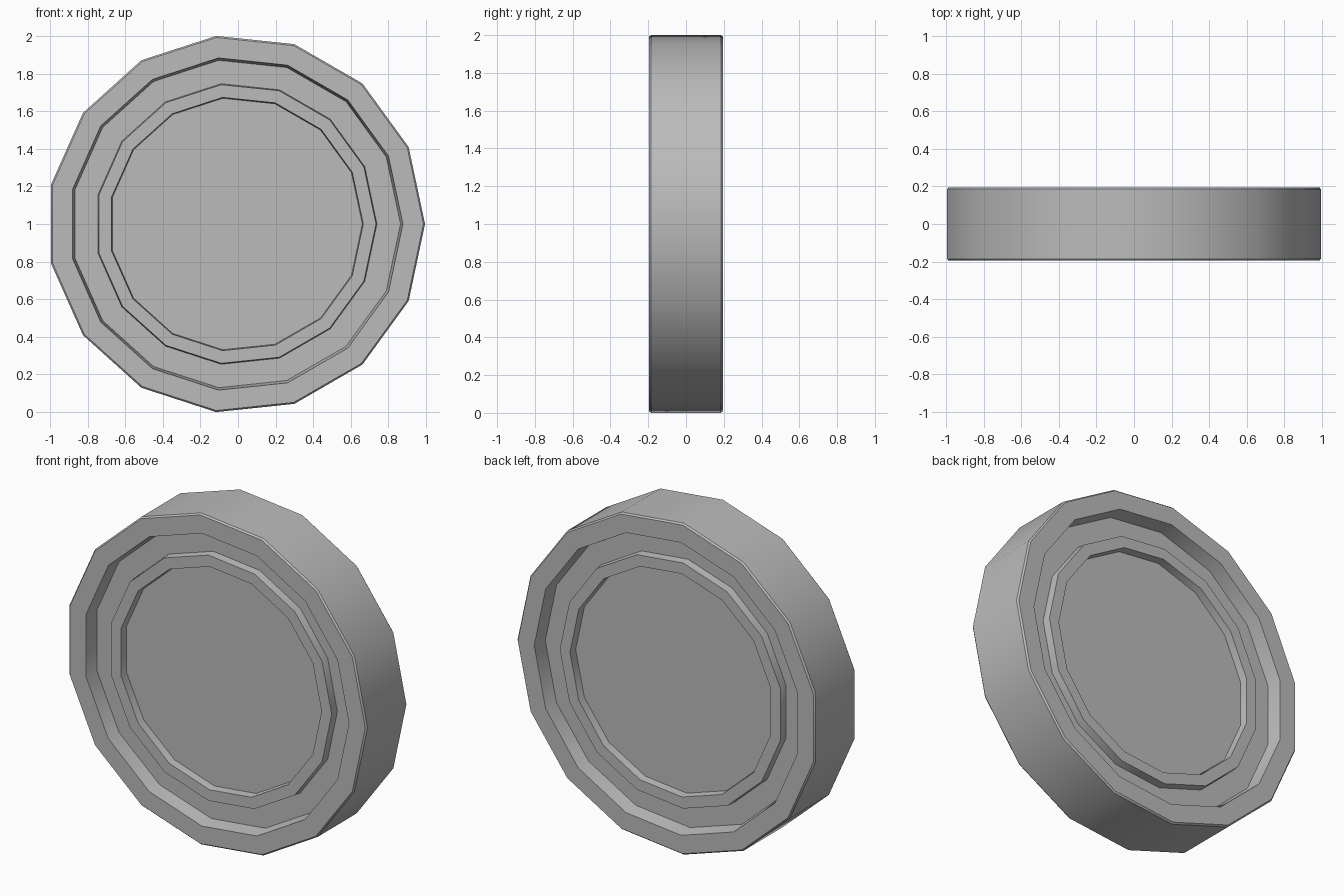
import bpy, bmesh
from math import cos, sin, tau, radians

cube = bpy.data.objects.get("Cube")
if cube:
    bpy.data.objects.remove(cube, do_unlink=True)

SIDES = 15
CENTRE_X = -0.011

# Half profile as (radius, distance from mid plane), from hub to rim
half = [
    (0.672, 0.108), (0.677, 0.155),   # centre panel recess
    (0.745, 0.155), (0.750, 0.108),   # raised inner ring
    (0.875, 0.108), (0.888, 0.195),   # groove and its sloped wall
    (0.997, 0.195), (1.0055, 0.185),  # flat rim and bevelled edge
]
# Front and back are the same
profile = [(r, -d) for r, d in half] + [(r, d) for r, d in reversed(half)]

bm = bmesh.new()
rings = []
for r, y in profile:
    rings.append([bm.verts.new((CENTRE_X + r * cos(tau * i / SIDES), y,
                                1 + r * sin(tau * i / SIDES)))
                  for i in range(SIDES)])

# Walls between neighbouring rings
for a, b in zip(rings, rings[1:]):
    for i in range(SIDES):
        j = (i + 1) % SIDES
        bm.faces.new((a[i], a[j], b[j], b[i]))

# Centre panels
bm.faces.new(rings[0])
bm.faces.new(rings[-1])
bmesh.ops.recalc_face_normals(bm, faces=bm.faces)

mesh = bpy.data.meshes.new("ringed_disc")
bm.to_mesh(mesh)
bm.free()
disc = bpy.data.objects.new("ringed_disc", mesh)
bpy.context.collection.objects.link(disc)

# Plain grey
grey = bpy.data.materials.new("plain_grey")
grey.use_nodes = True
colour = (0.5, 0.5, 0.5, 1)
grey.diffuse_color = colour
grey.node_tree.nodes["Principled BSDF"].inputs["Base Color"].default_value = colour
mesh.materials.append(grey)

# Smooth around the rim, sharp between steps
bpy.ops.object.select_all(action="DESELECT")
disc.select_set(True)
bpy.context.view_layer.objects.active = disc
bpy.ops.object.shade_smooth_by_angle(angle=radians(30))
